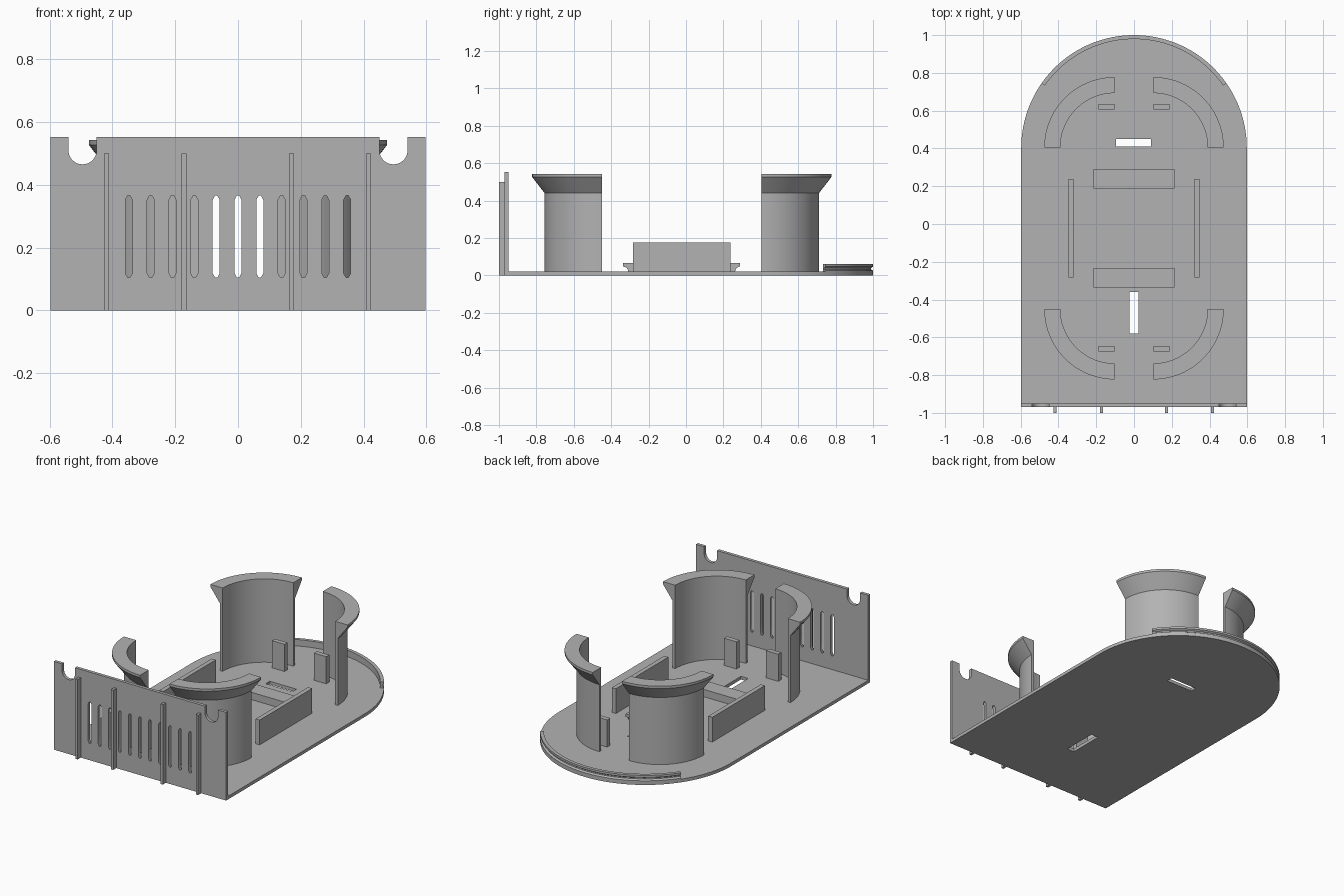
import bpy, bmesh
from math import sin, cos, pi, radians
from mathutils import Matrix, Vector

if "Cube" in bpy.data.objects:
    bpy.data.objects.remove(bpy.data.objects["Cube"])

grey = bpy.data.materials.new("light grey plastic")
grey.use_nodes = True
grey.diffuse_color = (0.45, 0.45, 0.45, 1)
grey.node_tree.nodes["Principled BSDF"].inputs["Base Color"].default_value = grey.diffuse_color


def add_object(name, mesh):
    mesh.materials.clear()
    mesh.materials.append(grey)
    mesh.shade_smooth()
    mesh.set_sharp_from_angle(angle=radians(30))
    obj = bpy.data.objects.new(name, mesh)
    bpy.context.collection.objects.link(obj)
    return obj


def from_bmesh(name, bm):
    bmesh.ops.recalc_face_normals(bm, faces=bm.faces[:])
    mesh = bpy.data.meshes.new(name)
    bm.to_mesh(mesh)
    bm.free()
    return add_object(name, mesh)


def box(name, x0, x1, y0, y1, z0, z1):
    bm = bmesh.new()
    bmesh.ops.create_cube(bm, size=1)
    bmesh.ops.scale(bm, vec=(x1 - x0, y1 - y0, z1 - z0), verts=bm.verts)
    bmesh.ops.translate(bm, vec=((x0 + x1) / 2, (y0 + y1) / 2, (z0 + z1) / 2), verts=bm.verts)
    return from_bmesh(name, bm)


def arc(cx, cy, r, a0, a1, n):
    """Points on an arc, angles in degrees."""
    angles = [radians(a0 + (a1 - a0) * i / n) for i in range(n + 1)]
    return [(cx + r * cos(a), cy + r * sin(a)) for a in angles]


def rect(x0, x1, y0, y1):
    return [(x0, y0), (x1, y0), (x1, y1), (x0, y1)]


def plate(name, loops, thickness, matrix):
    """Flat sheet from an outline plus hole loops."""
    curve = bpy.data.curves.new(name, "CURVE")
    curve.dimensions, curve.fill_mode = "2D", "BOTH"
    curve.extrude = thickness / 2
    for loop in loops:
        spline = curve.splines.new("POLY")
        spline.points.add(len(loop) - 1)
        for point, (u, v) in zip(spline.points, loop):
            point.co = (u, v, 0, 1)
        spline.use_cyclic_u = True
    temp = bpy.data.objects.new(name + " outline", curve)
    mesh = bpy.data.meshes.new_from_object(temp)
    bpy.data.objects.remove(temp)
    bm = bmesh.new()
    bm.from_mesh(mesh)
    bmesh.ops.remove_doubles(bm, verts=bm.verts, dist=0.0001)
    bm.transform(matrix)
    return from_bmesh(name, bm)


def solid(name, rings):
    """Skin a row of matching closed sections and cap both ends."""
    bm = bmesh.new()
    rows = [[bm.verts.new(p) for p in ring] for ring in rings]
    n = len(rows[0])
    for a, b in zip(rows, rows[1:]):
        for i in range(n):
            j = (i + 1) % n
            bm.faces.new((a[i], a[j], b[j], b[i]))
    bm.faces.new(rows[0])
    bm.faces.new(rows[-1])
    return from_bmesh(name, bm)


def sweep(name, profile, cx, cy, a0, a1, n):
    """Turn an (r, z) section around a vertical axis."""
    dirs = arc(0, 0, 1, a0, a1, n)
    return solid(name, [[(cx + r * c, cy + r * s, z) for r, z in profile] for c, s in dirs])


W, FLOOR, FRONT = 0.597, 0.02, -0.97

# Floor: straight front, round back, two slots
floor = [(-W, FRONT), (W, FRONT)] + arc(0, 1 - W, W, 0, 180, 64)
plate("floor", [floor, rect(-0.095, 0.09, 0.41, 0.45), rect(-0.025, 0.025, -0.58, -0.36)],
      FLOOR, Matrix.Translation((0, 0, FLOOR / 2)))

# Front wall with two cable notches and a row of vents
top = 0.552
outline = [(-W, FLOOR), (W, FLOOR), (W, top)]
for cx in (0.495, -0.495):
    outline += [(cx + 0.045, top)] + arc(cx, 0.51, 0.045, 0, -180, 20) + [(cx - 0.045, top)]
outline += [(-W, top)]
vents = []
for i in range(-5, 6):
    x = i * 0.0695
    vents.append([(x - 0.011, 0.118), (x - 0.004, 0.105), (x + 0.004, 0.105), (x + 0.011, 0.118),
                  (x + 0.011, 0.352), (x + 0.004, 0.365), (x - 0.004, 0.365), (x - 0.011, 0.352)])
plate("front_wall", [outline] + vents, 0.02,
      Matrix.Translation((0, FRONT + 0.01, 0)) @ Matrix.Rotation(pi / 2, 4, "X"))

# Ribs on the wall
for x in (-0.418, -0.172, 0.171, 0.416):
    box("wall_rib", x - 0.008, x + 0.008, -1, FRONT, 0, 0.5)

# Flared quarter-round posts with a stop tab inside each
post = [(0.288, FLOOR), (0.306, FLOOR), (0.306, 0.44), (0.373, 0.527), (0.373, 0.542), (0.288, 0.542)]
for cx, cy, start, label in ((0.102, 0.405, 0, "back_left"), (-0.102, 0.405, 90, "back_right"),
                             (-0.102, -0.45, 180, "front_right"), (0.102, -0.45, 270, "front_left")):
    sweep(label + "_post", post, cx, cy, start, start + 90, 24)
    x0, x1 = sorted((cx, cx * 1.84))
    y = 0.62 if cy > 0 else -0.66
    box(label + "_tab", x0, x1, y - 0.015, y + 0.015, FLOOR, 0.19)

# Side rails
for side, label in ((1, "left"), (-1, "right")):
    x = side * 0.334
    box(label + "_rail", x - 0.014, x + 0.014, -0.283, 0.237, FLOOR, 0.175)

# Cross bars, undercut along the outer edge
undercut = arc(0.052, FLOOR, 0.027, 180, 90, 8)
bar = [(-0.05, FLOOR)] + undercut + [(0.052, 0.066), (-0.05, 0.066)]
for cy, side, label in ((0.238, 1, "back"), (-0.284, -1, "front")):
    solid(label + "_cross_bar", [[(x, cy + side * y, z) for y, z in bar] for x in (-0.215, 0.215)])

# Grooved lip around the back
lip = [(W - 0.021, FLOOR), (W, FLOOR), (W, 0.026), (W - 0.011, 0.033), (W - 0.011, 0.04),
       (W, 0.047), (W, 0.06), (W - 0.021, 0.06)]
sweep("back_lip", lip, 0, 1 - W, 35, 145, 48)
